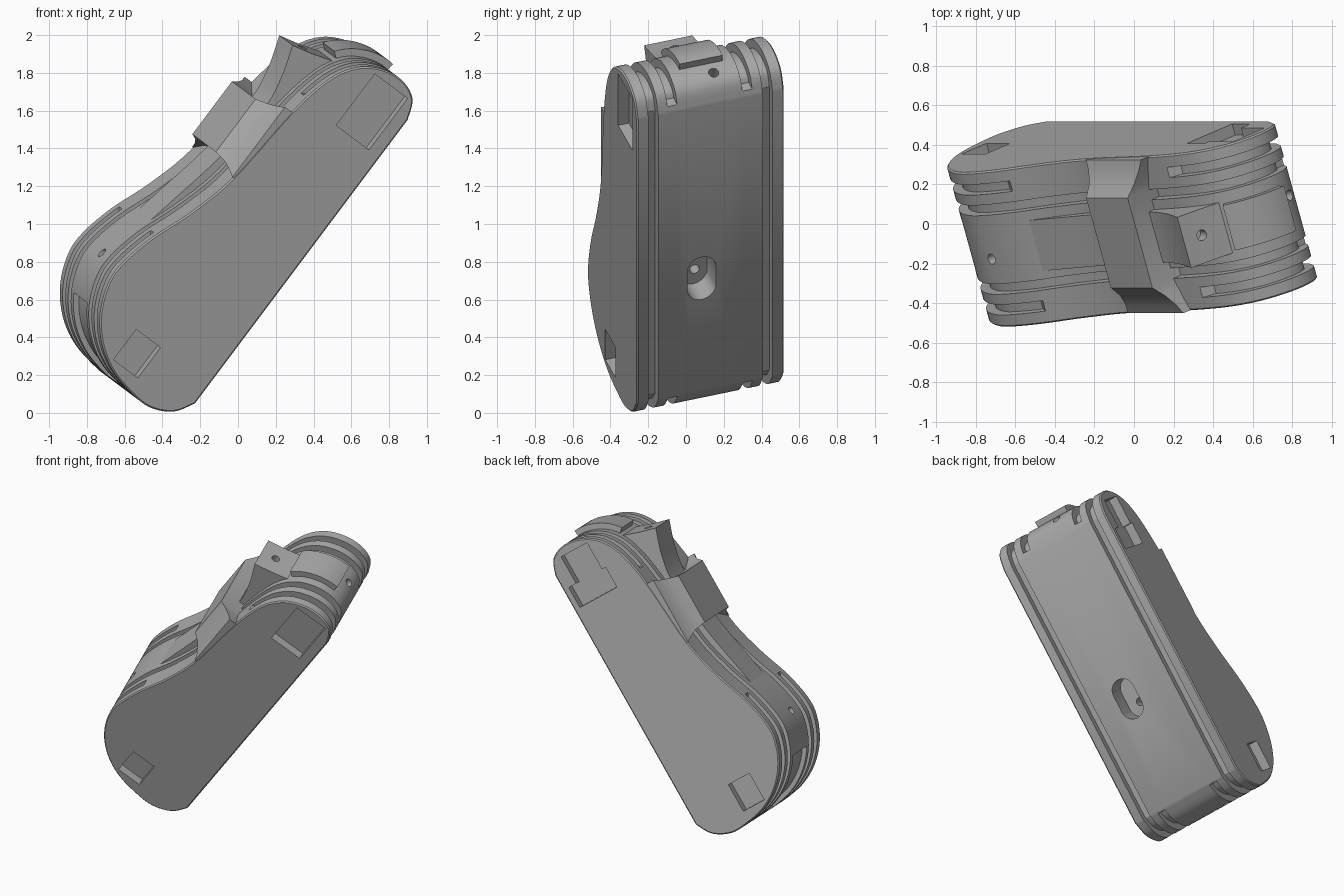
import bpy, bmesh, math
from mathutils import Vector, Matrix

if "Cube" in bpy.data.objects:
    bpy.data.objects.remove(bpy.data.objects["Cube"])

# Local axes: u along the handle, v out of its back, w across its thickness
TILT = math.radians(19)
C, S = math.cos(TILT), math.sin(TILT)
U_AXIS = Vector((0.6, 0, 0.8))
V_AXIS = Vector((-0.8 * C, -S, 0.6 * C))
W_AXIS = Vector((-0.8 * S, C, 0.6 * S))
FRONT, BACK, MID = -0.373, 0.452, 0.04

grey = bpy.data.materials.new("plain grey")
grey.use_nodes = True
grey.diffuse_color = (0.4, 0.4, 0.4, 1)
grey.node_tree.nodes["Principled BSDF"].inputs["Base Color"].default_value = (0.4, 0.4, 0.4, 1)


def loft(name, loops):
    """Bridge equal closed loops of local points and cap both ends."""
    bm = bmesh.new()
    rings = [[bm.verts.new(U_AXIS * u + V_AXIS * v + W_AXIS * w + Vector((0, 0, 1)))
              for u, v, w in loop] for loop in loops]
    n = len(rings[0])
    for a, b in zip(rings, rings[1:]):
        for i in range(n):
            j = (i + 1) % n
            bm.faces.new((a[i], a[j], b[j], b[i]))
    bm.faces.new(rings[0])
    bm.faces.new(rings[-1])
    bmesh.ops.remove_doubles(bm, verts=bm.verts, dist=0.0002)
    bmesh.ops.recalc_face_normals(bm, faces=bm.faces)
    mesh = bpy.data.meshes.new(name)
    bm.to_mesh(mesh)
    bm.free()
    mesh.materials.append(grey)
    ob = bpy.data.objects.new(name, mesh)
    bpy.context.collection.objects.link(ob)
    return ob


def activate(ob):
    bpy.ops.object.select_all(action='DESELECT')
    ob.select_set(True)
    bpy.context.view_layer.objects.active = ob


def cut(ob, cutter):
    cutter.hide_render = True
    mod = ob.modifiers.new("cut", 'BOOLEAN')
    mod.operation, mod.solver, mod.object = 'DIFFERENCE', 'EXACT', cutter
    activate(ob)
    bpy.ops.object.modifier_apply(modifier=mod.name)
    bpy.data.objects.remove(cutter)


def prism(name, outline, w0, w1):
    return loft(name, [[(u, v, w) for u, v in outline] for w in (w0, w1)])


def box(name, u0, u1, v0, v1, w0, w1):
    return prism(name, [(u0, v0), (u1, v0), (u1, v1), (u0, v1)], w0, w1)


def drill(centre, direction, radius=0.027, depth=0.08):
    c, d = Vector(centre), Vector(direction).normalized()
    a = d.orthogonal().normalized()
    b = d.cross(a)
    angles = [math.tau * i / 20 for i in range(20)]
    return loft("drill", [[c + d * t + (a * math.cos(q) + b * math.sin(q)) * radius
                           for q in angles] for t in (-depth, depth)])


# Handle outline in (u, v), smoothed; the flat side closes the loop
KEYS = [(-.896, -.284), (-1.0, -.215), (-1.058, -.089), (-1.052, .052), (-1.02, .192),
        (-.949, .321), (-.838, .429), (-.70, .498), (-.56, .517), (-.35, .472),
        (-.102, .378), (.174, .306), (.629, .264), (.89, .21), (1.036, .125),
        (1.112, .006), (1.13, -.125), (1.085, -.235), (.98, -.284)]
KEYS = [Vector(k) for k in KEYS]


def smooth_path(keys, steps=5):
    ext = [keys[0]] + keys + [keys[-1]]
    out = []
    for p0, p1, p2, p3 in zip(ext, ext[1:], ext[2:], ext[3:]):
        for i in range(steps):
            t = i / steps
            out.append(p1 + (p2 - p0) * (t / 2) + (2 * p0 - 5 * p1 + 4 * p2 - p3) * (t * t / 2)
                       + (3 * p1 - p0 - 3 * p2 + p3) * (t ** 3 / 2))
    return out + [keys[-1]]


PATH = smooth_path(KEYS)
NORMALS = []
for i in range(len(PATH)):
    t = (PATH[(i + 1) % len(PATH)] - PATH[i - 1]).normalized()
    NORMALS.append(Vector((-t.y, t.x)))


def flush(p):
    return 0


def chamfer(p):
    return 0.008


def outer_groove(p):
    return 0 if p.y > 0 and -0.33 < p.x < 0.8 else 0.05


def inner_groove(p):
    return 0 if p.y < -0.27 else 0.05


# Handle: outer plate, groove, ring, groove and core, repeated on the far side
half = [(0, chamfer), (0.008, flush), (0.065, flush), (0.065, outer_groove),
        (0.12, outer_groove), (0.12, flush), (0.175, flush), (0.175, inner_groove),
        (0.23, inner_groove), (0.23, flush)]
stations = [(FRONT + d, f) for d, f in half] + [(BACK - d, f) for d, f in reversed(half)]
handle = loft("handle", [[(*(p - n * f(p)), w) for p, n in zip(PATH, NORMALS)]
                         for w, f in stations])


def wrap(name, inside, low, high, w0, w1):
    """Slab that follows the outline wherever the rule holds."""
    part = [(p, n) for p, n in zip(PATH, NORMALS) if inside(p)]
    outline = [p + n * high for p, n in part] + [p + n * low for p, n in reversed(part)]
    return prism(name, outline, w0, w1)


# Sockets in both plates
DEEP = 0.06
for u0, u1, v0, v1 in ((-.97, -.77, .06, .23), (.73, 1.07, -.21, .02)):
    cut(handle, box("front_socket", u0, u1, v0, v1, FRONT - 0.05, FRONT + DEEP))
cut(handle, box("back_socket", -.97, -.77, .06, .23, BACK - DEEP, BACK + 0.05))
stepped = [(.72, -.24), (.87, -.24), (.87, -.18), (1.07, -.18),
           (1.07, .03), (.87, .03), (.87, .06), (.72, .06)]
cut(handle, prism("stepped_socket", stepped, BACK - DEEP, BACK + 0.05))

# Rounded slot in the flat side
slot = []
for i in range(24):
    q = math.tau * (i + 0.5) / 24
    slot.append((-0.155 + 0.08 * math.cos(q) + math.copysign(0.06, math.cos(q)),
                 -0.01 + 0.08 * math.sin(q)))
cut(handle, loft("slot", [[(u, v, w) for u, w in slot] for v in (-0.4, -0.14)]))
cut(handle, drill((-0.2, -0.14, 0.0), (0, 1, 0)))

# Shallow recess around the lower end, and pin holes
cut(handle, wrap("recess", lambda p: p.x < -0.8 and p.y > 0.02, -0.03, 0.05, -0.10, 0.17))
for place, axis in (((1.12, -.19, .09), (1, -.3, 0)), ((-.554, .515, -.01), (0, 1, 0)),
                    ((-1.055, -.06, .08), (1, 0, 0)), ((-1.055, -.06, .18), (1, 0, 0))):
    cut(handle, drill(place, axis))

# Raised pad on the upper end
pad = wrap("end_pad", lambda p: p.x > 0.9 and -0.14 < p.y < 0.15, -0.03, 0.04, -0.08, 0.16)

# Lever: long ramp that rises to a blunt tip
ramp = smooth_path([Vector(k) for k in ((-.36, .46), (-.1, .405), (.2, .345),
                                        (.55, .305), (.75, .33), (.93, .39))])
lever = prism("lever", ramp + [Vector(k) for k in ((.955, .28), (1.0, .13), (.6, .1), (-.3, .3))],
              -0.10, 0.17)
cut(lever, drill((.955, .29, MID), (1, .25, 0)))

# Thumb saddle across the lever, flared towards both plates
shape = [(.41, .31, .18, .645), (.36, .325, .2, .625), (.30, .36, .225, .605), (.24, .41, .235, .585)]
shape = [(MID - d, *r) for d, *r in shape] + [(MID + d, *r) for d, *r in reversed(shape)]
saddle = loft("thumb_saddle", [[(u0, .2, w), (u1, .2, w), (u1, v, w), (u0, v, w)]
                               for w, v, u0, u1 in shape])

for ob in (handle, pad, lever, saddle):
    activate(ob)
    bpy.ops.object.shade_smooth_by_angle(angle=math.radians(32))
